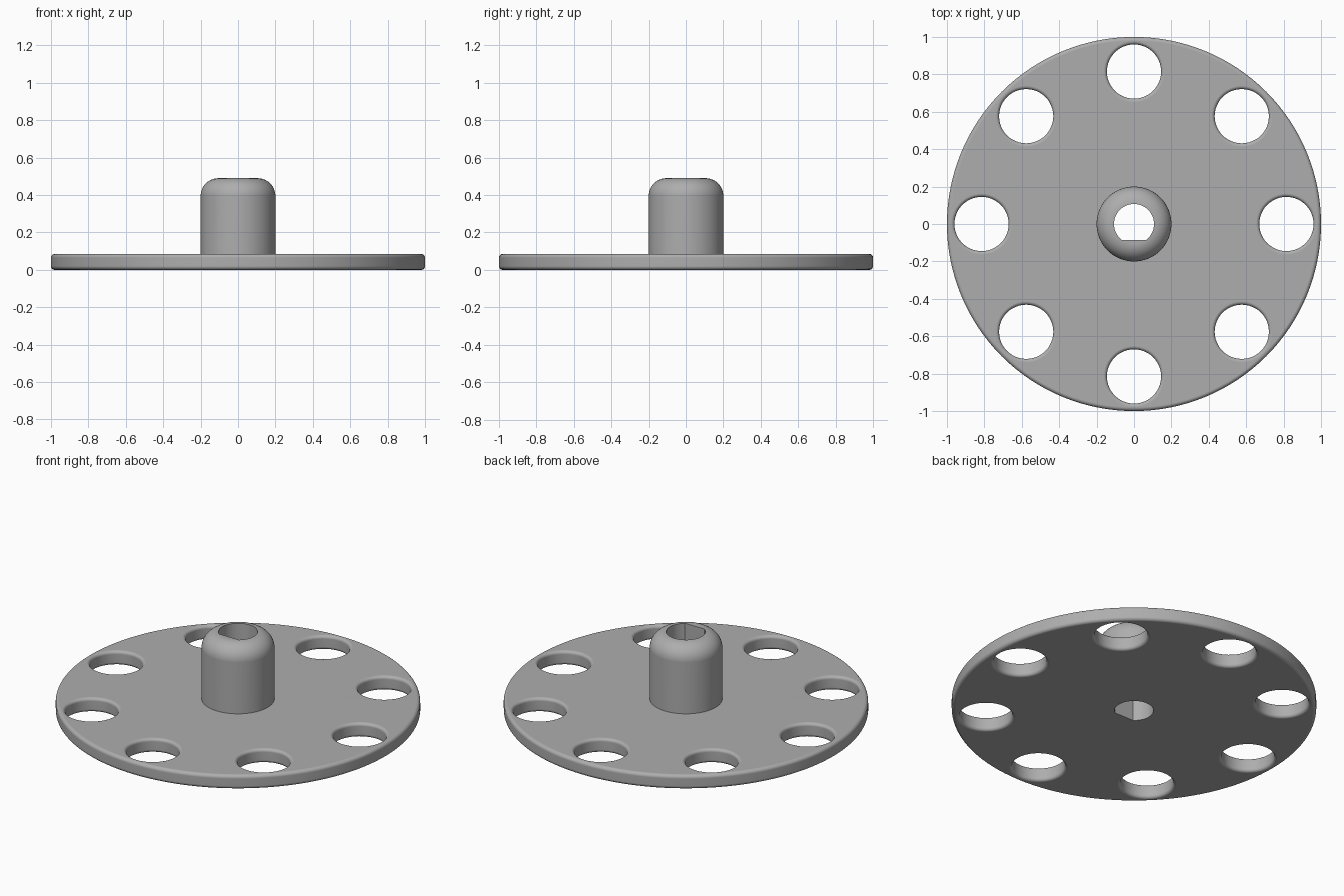
import bpy, bmesh
from math import pi, sin, cos, sqrt, radians

cube = bpy.data.objects.get("Cube")
if cube:
    bpy.data.objects.remove(cube, do_unlink=True)

THICK, RIM = 0.085, 0.02           # plate thickness and edge rounding
HUB_R, HUB_TOP, HUB_ROUND = 0.2, 0.49, 0.095
HOLE_R, HOLE_RING, HOLES = 0.145, 0.815, 8
BORE_R, BORE_FLAT = 0.107, -0.085

grey = bpy.data.materials.new("light grey")
grey.use_nodes = True
colour = (0.42, 0.42, 0.42, 1)
grey.diffuse_color = colour
grey.node_tree.nodes["Principled BSDF"].inputs["Base Color"].default_value = colour


def arc(cx, cz, r, start, end, steps=6):
    """Points on an arc in the profile plane, angles in degrees."""
    angles = [radians(start + (end - start) * i / steps) for i in range(steps + 1)]
    return [(cx + r * cos(a), cz + r * sin(a)) for a in angles]


def finish(name, bm):
    bmesh.ops.recalc_face_normals(bm, faces=bm.faces)
    mesh = bpy.data.meshes.new(name)
    bm.to_mesh(mesh)
    bm.free()
    mesh.materials.append(grey)
    obj = bpy.data.objects.new(name, mesh)
    bpy.context.collection.objects.link(obj)
    return obj


def lathe(name, profile, sides):
    """Revolve a profile whose two ends lie on the z axis."""
    bm = bmesh.new()
    rings = [[bm.verts.new((r * cos(2 * pi * i / sides), r * sin(2 * pi * i / sides), z))
              for i in range(sides)] for r, z in profile[1:-1]]
    for low, high in zip(rings, rings[1:]):
        for i in range(sides):
            j = (i + 1) % sides
            bm.faces.new((low[i], low[j], high[j], high[i]))
    bm.faces.new(rings[0])
    bm.faces.new(rings[-1])
    return finish(name, bm)


def cut(target, cutter):
    cutter.hide_render = True
    mod = target.modifiers.new("cut", "BOOLEAN")
    mod.object, mod.operation, mod.solver = cutter, "DIFFERENCE", "EXACT"
    bpy.context.view_layer.objects.active = target
    bpy.ops.object.modifier_apply(modifier=mod.name)
    bpy.data.objects.remove(cutter, do_unlink=True)


# Round plate with its domed hub, as one turned solid
body = lathe("plate_and_hub",
             [(0, 0)] + arc(1 - RIM, RIM, RIM, -90, 0) + arc(1 - RIM, THICK - RIM, RIM, 0, 90)
             + [(HUB_R, THICK)] + arc(HUB_R - HUB_ROUND, HUB_TOP - HUB_ROUND, HUB_ROUND, 0, 90, 10)
             + [(0, HUB_TOP)], 128)

# Ring of holes with rounded lips
lip = 0.018
wide = HOLE_R + lip
hole_profile = ([(0, -0.05), (wide, -0.05)] + arc(wide, lip, lip, 270, 180)
                + arc(wide, THICK - lip, lip, 180, 90) + [(wide, 0.15), (0, 0.15)])
for i in range(HOLES):
    hole = lathe("hole_cutter", hole_profile, 48)
    angle = 2 * pi * i / HOLES
    hole.location = (HOLE_RING * cos(angle), HOLE_RING * sin(angle), 0)
    bpy.context.view_layer.update()
    cut(body, hole)

# D-shaped shaft bore through the hub, flat towards the front
half = sqrt(BORE_R ** 2 - BORE_FLAT ** 2)
bm = bmesh.new()
bmesh.ops.create_cone(bm, cap_ends=True, segments=64, radius1=BORE_R, radius2=BORE_R, depth=2)
geom = bm.verts[:] + bm.edges[:] + bm.faces[:]
bmesh.ops.bisect_plane(bm, geom=geom, plane_co=(0, BORE_FLAT, 0), plane_no=(0, -1, 0),
                       clear_outer=True)
bmesh.ops.holes_fill(bm, edges=[e for e in bm.edges if e.is_boundary])
cut(body, finish("bore_cutter", bm))

# Smooth rounded surfaces, crisp corners
bpy.ops.object.select_all(action="DESELECT")
body.select_set(True)
bpy.context.view_layer.objects.active = body
bpy.ops.object.shade_smooth_by_angle(angle=radians(35))
weighted = body.modifiers.new("weighted normals", "WEIGHTED_NORMAL")
weighted.keep_sharp = True
